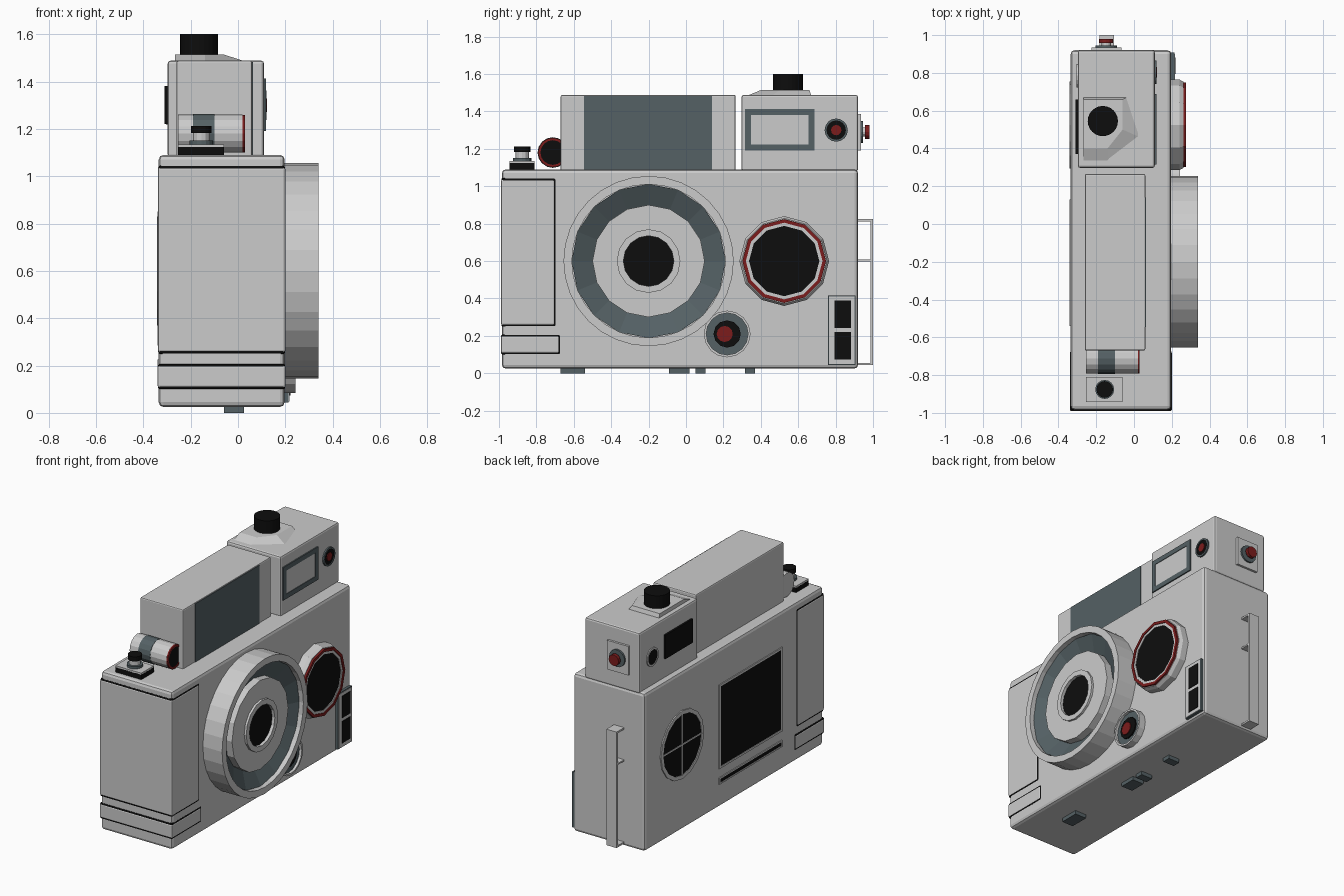
import bpy, bmesh
from math import cos, sin, pi

if "Cube" in bpy.data.objects:
    bpy.data.objects.remove(bpy.data.objects["Cube"])


def material(name, rgb):
    m = bpy.data.materials.new(name)
    m.diffuse_color = (*rgb, 1)
    m.use_nodes = True
    m.node_tree.nodes["Principled BSDF"].inputs["Base Color"].default_value = m.diffuse_color
    return m


SLATE = material("slate", (0.09, 0.12, 0.13))
BLACK = material("black", (0.004, 0.004, 0.004))
RED = material("red", (0.2, 0.012, 0.012))


def finish(name, bm, mat=None, bevel=0):
    bmesh.ops.remove_doubles(bm, verts=bm.verts, dist=1e-5)
    bmesh.ops.recalc_face_normals(bm, faces=bm.faces)
    me = bpy.data.meshes.new(name)
    bm.to_mesh(me)
    bm.free()
    ob = bpy.data.objects.new(name, me)
    bpy.context.collection.objects.link(ob)
    if mat:
        me.materials.append(mat)
    if bevel:
        b = ob.modifiers.new("bevel", 'BEVEL')
        b.width, b.segments = bevel, 2
    return ob


def box(name, x, y, z, mat=None, bevel=0):
    """Box from (min, max) ranges."""
    bm = bmesh.new()
    bmesh.ops.create_cube(bm, size=1)
    for v in bm.verts:
        v.co = [(r[0] + r[1]) / 2 + c * (r[1] - r[0]) for r, c in zip((x, y, z), v.co)]
    return finish(name, bm, mat, bevel)


def lathe(name, axis, centre, profile, n=12, mat=None, loop=False):
    """Revolve (position, radius) pairs about an axis; centre = the other two coordinates in order."""
    bm = bmesh.new()
    a, b = centre
    rings = []
    for t, r in profile:
        ring = []
        for i in range(n):
            u, w = a + r * cos(2 * pi * i / n), b + r * sin(2 * pi * i / n)
            ring.append(bm.verts.new({'x': (t, u, w), 'y': (u, t, w), 'z': (u, w, t)}[axis]))
        rings.append(ring)
    pairs = list(zip(rings, rings[1:])) + ([(rings[-1], rings[0])] if loop else [])
    for p, q in pairs:
        for i in range(n):
            j = (i + 1) % n
            bm.faces.new((p[i], p[j], q[j], q[i]))
    if not loop:
        bm.faces.new(rings[0])
        bm.faces.new(rings[-1])
    return finish(name, bm, mat)


def disc(name, axis, centre, r, t0, t1, n=12, mat=None):
    return lathe(name, axis, centre, [(t0, r), (t1, r)], n, mat)


def ring(name, axis, centre, r0, r1, t0, t1, n=12, mat=None):
    return lathe(name, axis, centre, [(t0, r0), (t0, r1), (t1, r1), (t1, r0)], n, mat, True)


def frame(name, x, y, z, w, mat=None):
    """Rectangular rim of width w facing along x."""
    box(name + "_top", x, y, (z[1] - w, z[1]), mat)
    box(name + "_bottom", x, y, (z[0], z[0] + w), mat)
    box(name + "_side_a", x, (y[0], y[0] + w), (z[0] + w, z[1] - w), mat)
    box(name + "_side_b", x, (y[1] - w, y[1]), (z[0] + w, z[1] - w), mat)


# Body and upper housings
box("body", (-.335, .197), (-.984, .92), (.025, 1.09), bevel=.02)
box("flash_housing", (-.26, .06), (-.67, .265), (1.08, 1.488), bevel=.008)
box("flash_panel", (.05, .064), (-.545, .14), (1.09, 1.482), SLATE)
box("finder_housing", (-.297, .11), (.297, .92), (1.08, 1.488), bevel=.012)

# Wrapped grip panel and band with black seams
box("grip_panel", (-.339, .201), (-.989, -.70), (.255, 1.038), bevel=.01)
box("grip_seam", (-.3375, .1995), (-.9875, -.694), (.248, 1.045), BLACK, .01)
box("grip_band", (-.34, .201), (-.99, -.677), (.107, .20), bevel=.008)
box("band_seam", (-.3385, .1995), (-.9885, -.672), (.10, .207), BLACK, .008)

# Main lens
L = (-.2, .6)
ring("lens_barrel", 'x', L, .41, .455, .19, .34, 32)
lathe("lens_cone", 'x', L, [(.20, .412), (.31, .412), (.25, .29), (.20, .29)], 16, SLATE, True)
ring("lens_inner_tube", 'x', L, .165, .30, .20, .305, 16)
ring("lens_inner_lip", 'x', L, .135, .17, .20, .32, 16)
disc("lens_glass", 'x', L, .137, .20, .30, 16, BLACK)

# Round red-rimmed lamp
F = (.525, .6)
lathe("lamp_base", 'x', F, [(.19, .24), (.24, .24), (.262, .228)], 12)
ring("lamp_red_rim", 'x', F, .205, .224, .25, .275, 12, RED)
ring("lamp_inner_rim", 'x', F, .188, .207, .25, .27, 12)
disc("lamp_glass", 'x', F, .19, .25, .266, 12, BLACK)

# Small sensor lens
S = (.22, .21)
ring("sensor_rim", 'x', S, .112, .125, .19, .243, 16)
disc("sensor_bowl", 'x', S, .113, .19, .225, 16, SLATE)
disc("sensor_black", 'x', S, .073, .22, .234, 12, BLACK)
disc("sensor_red", 'x', (.207, .21), .043, .23, .24, 12, RED)

# Switch plate with two buttons
box("switch_backing", (.19, .214), (.758, .907), (.043, .417), SLATE)
box("switch_plate", (.20, .217), (.764, .901), (.049, .411))
for i, z in enumerate((.073, .243)):
    box(f"switch_button_{i}", (.20, .221), (.795, .882), (z, z + .147), BLACK)

# Finder window and round eye on the +x side
frame("finder_frame", (.10, .118), (.315, .687), (1.19, 1.412), .032, SLATE)
box("finder_window", (.10, .114), (.345, .657), (1.22, 1.382))
E = (.803, 1.30)
ring("eye_rim", 'x', E, .052, .062, .10, .12, 16, SLATE)
disc("eye_black", 'x', E, .055, .10, .117, 16, BLACK)
disc("eye_red", 'x', E, .028, .11, .122, 12, RED)

# Back of finder housing
box("eyepiece", (-.31, -.28), (.37, .66), (1.22, 1.38), BLACK)
ring("back_eye_rim", 'x', (.785, 1.28), .05, .062, -.304, -.28, 16)
disc("back_eye", 'x', (.785, 1.28), .052, -.302, -.28, 16, BLACK)

# Body back: round grille, screen and slot
ring("grille_rim", 'x', F, .205, .23, -.342, -.32, 16)
disc("grille_black", 'x', F, .21, -.338, -.32, 16, BLACK)
box("grille_bar_h", (-.341, -.32), (.32, .73), (.595, .605))
box("grille_bar_v", (-.341, -.32), (.52, .53), (.395, .805))
frame("screen_frame", (-.341, -.32), (-.54, .13), (.285, .85), .014)
box("screen", (-.338, -.32), (-.53, .12), (.295, .84), BLACK)
frame("slot_frame", (-.341, -.32), (-.54, .13), (.18, .225), .01)
box("slot", (-.339, -.32), (-.53, .12), (.19, .215), BLACK)

# Raised pad with sloped sides and shutter knob
bm = bmesh.new()
low = [bm.verts.new((x, y, 1.485)) for x, y in ((-.267, .33), (-.14, .33), (.03, .46), (-.04, .67), (-.267, .67))]
top = [bm.verts.new((x, y, 1.514)) for x, y in ((-.267, .40), (-.14, .40), (-.06, .50), (-.06, .66), (-.267, .66))]
bm.faces.new(low)
bm.faces.new(top)
for i in range(5):
    j = (i + 1) % 5
    bm.faces.new((low[i], low[j], top[j], top[i]))
finish("knob_pad", bm)
disc("shutter_knob", 'z', (-.165, .545), .08, 1.50, 1.60, 24, BLACK)

# Side button on the +y end
K = (-.147, 1.29)
box("side_button_plate", (-.225, -.065), (.91, .935), (1.192, 1.387))
disc("side_button_collar", 'y', K, .058, .93, .946, 16, SLATE)
disc("side_button_stem", 'y', K, .024, .94, .972, 12)
disc("side_button_cap", 'y', K, .037, .958, .98, 12, RED)

# Strap bar with three legs on the +y end
X = (-.183, -.107)
box("strap_bar", X, (.986, 1.0), (.043, .824))
for n, z, h in (("top", .812, .012), ("middle", .598, .01), ("bottom", .043, .012)):
    box(f"strap_leg_{n}", X, (.91, .99), (z, z + h))

# Small dial on the low shoulder
D = (-.155, -.876)
box("dial_base", (-.253, -.06), (-.943, -.81), (1.08, 1.124), BLACK)
box("dial_plate", (-.253, -.06), (-.943, -.81), (1.122, 1.134))
disc("dial_foot", 'z', D, .05, 1.13, 1.15, 16, SLATE)
disc("dial_neck", 'z', D, .036, 1.145, 1.19, 12)
disc("dial_cap", 'z', D, .044, 1.182, 1.213, 16, BLACK)

# Horizontal roller in front of the flash housing
R = (-.712, 1.18)
disc("roller", 'x', R, .08, -.253, .02, 16)
disc("roller_band", 'x', R, .082, -.19, -.10, 16, SLATE)
ring("roller_red_rim", 'x', R, .066, .079, .015, .03, 16, RED)
disc("roller_glass", 'x', R, .067, .015, .026, 16, BLACK)

# Feet
for i, (a, b) in enumerate(((-.67, -.54), (-.09, .02), (.05, .105), (.315, .37))):
    box(f"foot_{i}", (-.06, .025), (a, b), (0, .03), SLATE)
